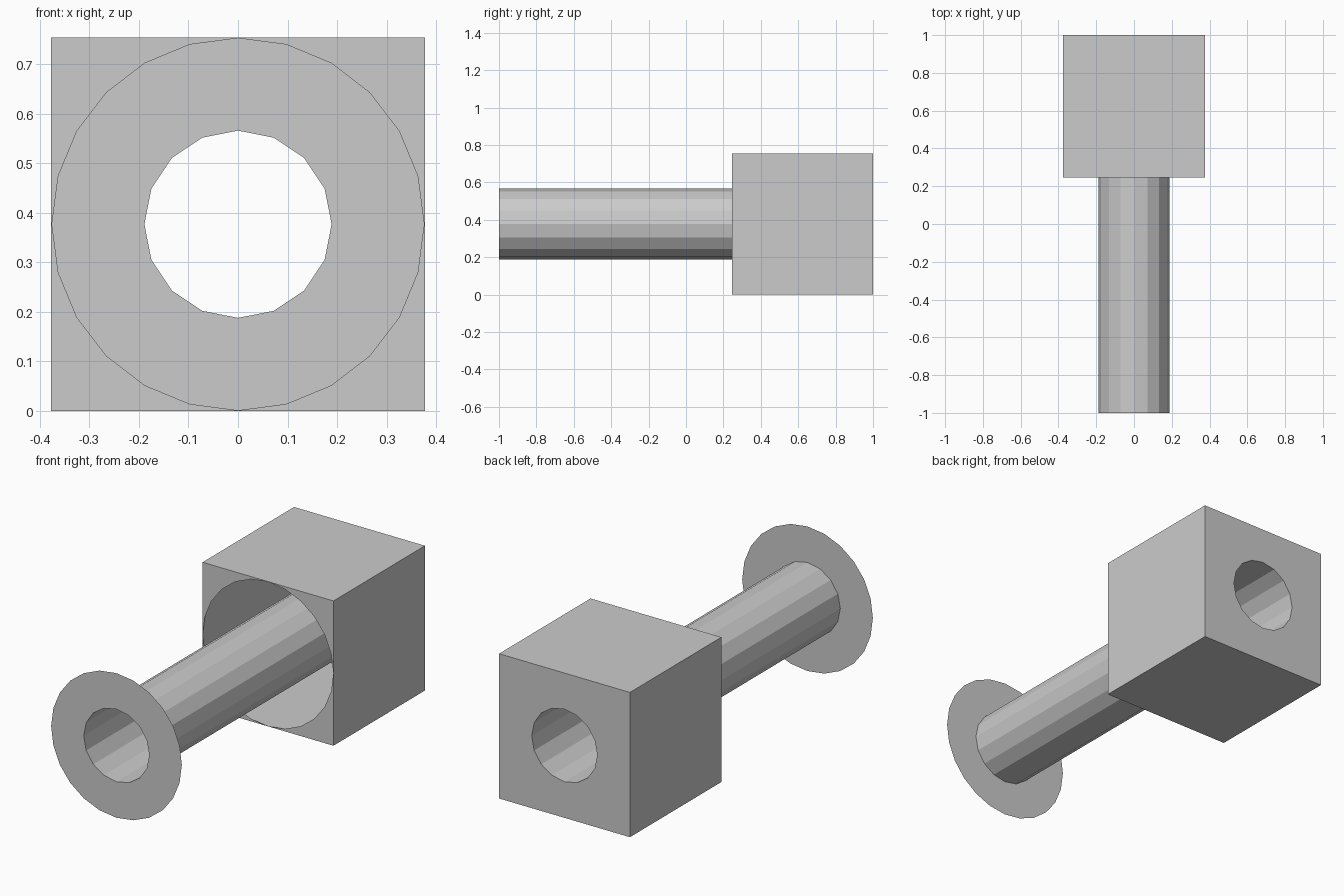
import bpy, bmesh, math

if "Cube" in bpy.data.objects:
    bpy.data.objects.remove(bpy.data.objects["Cube"])

HALF = 0.377          # half width of the box, also the axis height
BOX_FRONT, BACK, FRONT = 0.247, 1.0, -1.0
R_TUBE, R_FLANGE = 0.189, 0.3765


def ring(bm, r, y, n, start=0.0):
    """Closed loop of n vertices around the y axis line at z = HALF."""
    return [bm.verts.new((r * math.cos(start + 2 * math.pi * i / n), y,
                          HALF + r * math.sin(start + 2 * math.pi * i / n)))
            for i in range(n)]


def square(bm, y):
    return ring(bm, HALF * math.sqrt(2), y, 4, math.pi / 4)


def plate(bm, outer, inner, facing):
    """Flat sheet between two loops, facing -y or +y."""
    edges = []
    for loop in (outer, inner):
        for a, b in zip(loop, loop[1:] + loop[:1]):
            edges.append(bm.edges.get((a, b)) or bm.edges.new((a, b)))
    res = bmesh.ops.triangle_fill(bm, edges=edges, use_beauty=True,
                                  normal=(0, facing, 0))
    for f in res["geom"]:
        if isinstance(f, bmesh.types.BMFace):
            f.normal_update()
            if f.normal.y * facing < 0:
                f.normal_flip()


def wall(bm, front, back):
    """Side faces joining two matching loops, facing outward."""
    n = len(front)
    for i in range(n):
        j = (i + 1) % n
        bm.faces.new((front[j], front[i], back[i], back[j]))
    for f in bm.faces:
        f.normal_update()
        c = f.calc_center_median()
        if f.normal.x * c.x + f.normal.z * (c.z - HALF) < 0:
            f.normal_flip()


def finish(bm, name):
    mesh = bpy.data.meshes.new(name)
    bm.to_mesh(mesh)
    bm.free()
    bpy.context.collection.objects.link(bpy.data.objects.new(name, mesh))


# hollow box: wide round opening in front, tube-sized hole in back
bm = bmesh.new()
front, back = square(bm, BOX_FRONT), square(bm, BACK)
wall(bm, front, back)
plate(bm, front, ring(bm, R_FLANGE, BOX_FRONT, 24), -1)
plate(bm, back, ring(bm, R_TUBE, BACK, 16), 1)
finish(bm, "box_housing")

# open tube running the full length
bm = bmesh.new()
wall(bm, ring(bm, R_TUBE, FRONT, 16), ring(bm, R_TUBE, BACK, 16))
finish(bm, "tube")

# thin flange ring at the front end
bm = bmesh.new()
plate(bm, ring(bm, R_FLANGE, FRONT, 24), ring(bm, R_TUBE, FRONT, 16), -1)
finish(bm, "front_flange")
